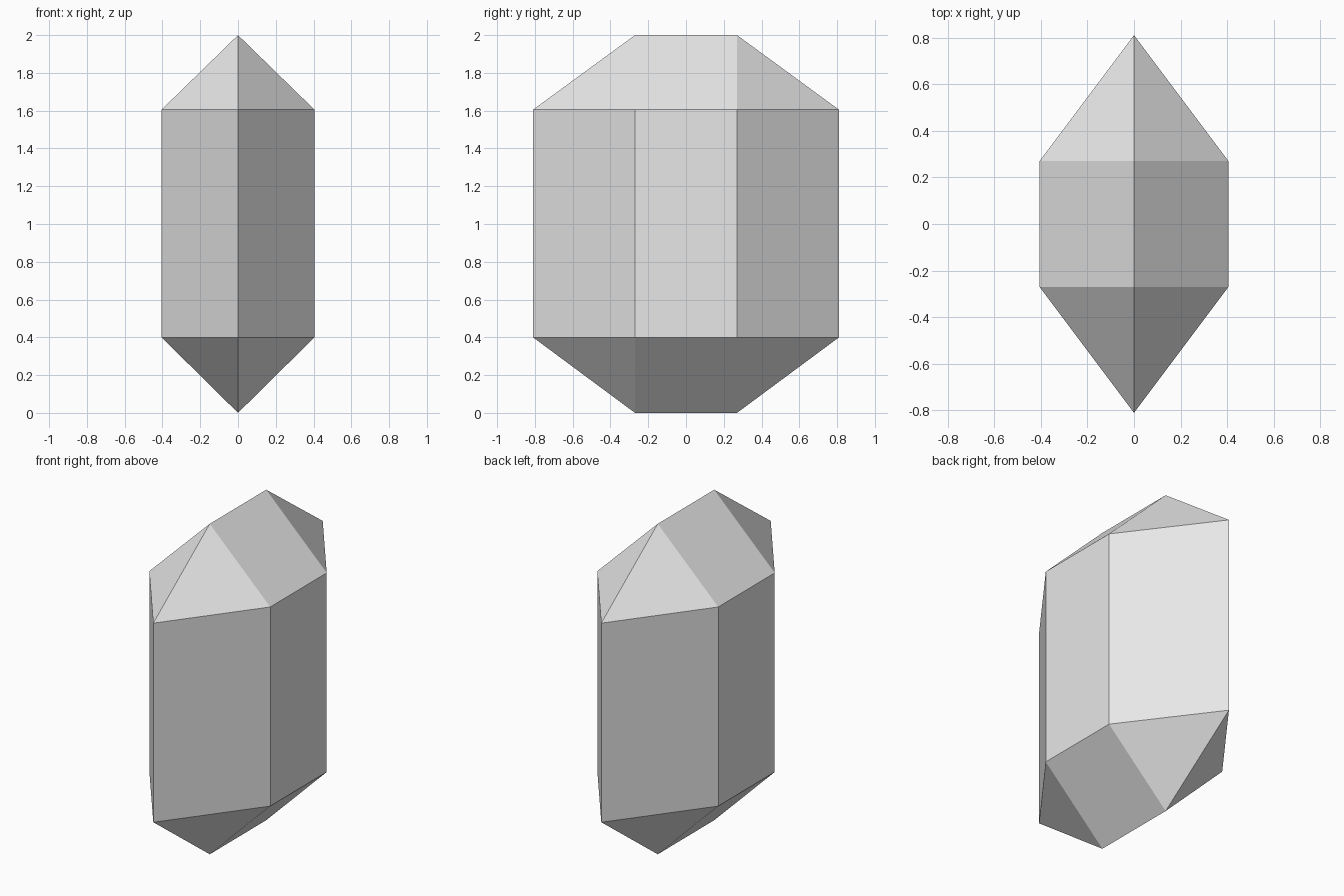
import bpy
import bmesh

# Remove the default object
cube = bpy.data.objects.get("Cube")
if cube:
    bpy.data.objects.remove(cube, do_unlink=True)

# Main dimensions
HALF_W, HALF_D, SHOULDER = 0.405, 0.81, 0.27
BASE_Z, EAVE_Z, TOP_Z = 0.4, 1.605, 2.0

# Material
grey = bpy.data.materials.new("light_grey")
grey.use_nodes = True
colour = (0.8, 0.8, 0.8, 1)
grey.diffuse_color = colour
grey.node_tree.nodes["Principled BSDF"].inputs["Base Color"].default_value = colour

bm = bmesh.new()


def hexagon_ring(z):
    """Elongated hexagon, counter-clockwise from the front point."""
    outline = [(0, -HALF_D), (HALF_W, -SHOULDER), (HALF_W, SHOULDER),
               (0, HALF_D), (-HALF_W, SHOULDER), (-HALF_W, -SHOULDER)]
    return [bm.verts.new((x, y, z)) for x, y in outline]


def ridge_cap(ring, z):
    """Roof of four triangles and two slopes meeting in a ridge along y."""
    front, back = [bm.verts.new((0, y, z)) for y in (-SHOULDER, SHOULDER)]
    f, fl, bl, b, br, fr = ring
    for face in ((f, fl, front), (fl, bl, back, front), (bl, b, back),
                 (b, br, back), (br, fr, front, back), (fr, f, front)):
        bm.faces.new(face)


# Upright walls
lower, upper = hexagon_ring(BASE_Z), hexagon_ring(EAVE_Z)
for i in range(6):
    j = (i + 1) % 6
    bm.faces.new((lower[i], lower[j], upper[j], upper[i]))

# Pointed caps at both ends
ridge_cap(upper, TOP_Z)
ridge_cap(lower, 0)
bmesh.ops.recalc_face_normals(bm, faces=bm.faces)

mesh = bpy.data.meshes.new("crystal_body")
bm.to_mesh(mesh)
bm.free()
mesh.materials.append(grey)
crystal = bpy.data.objects.new("crystal_body", mesh)
bpy.context.collection.objects.link(crystal)
